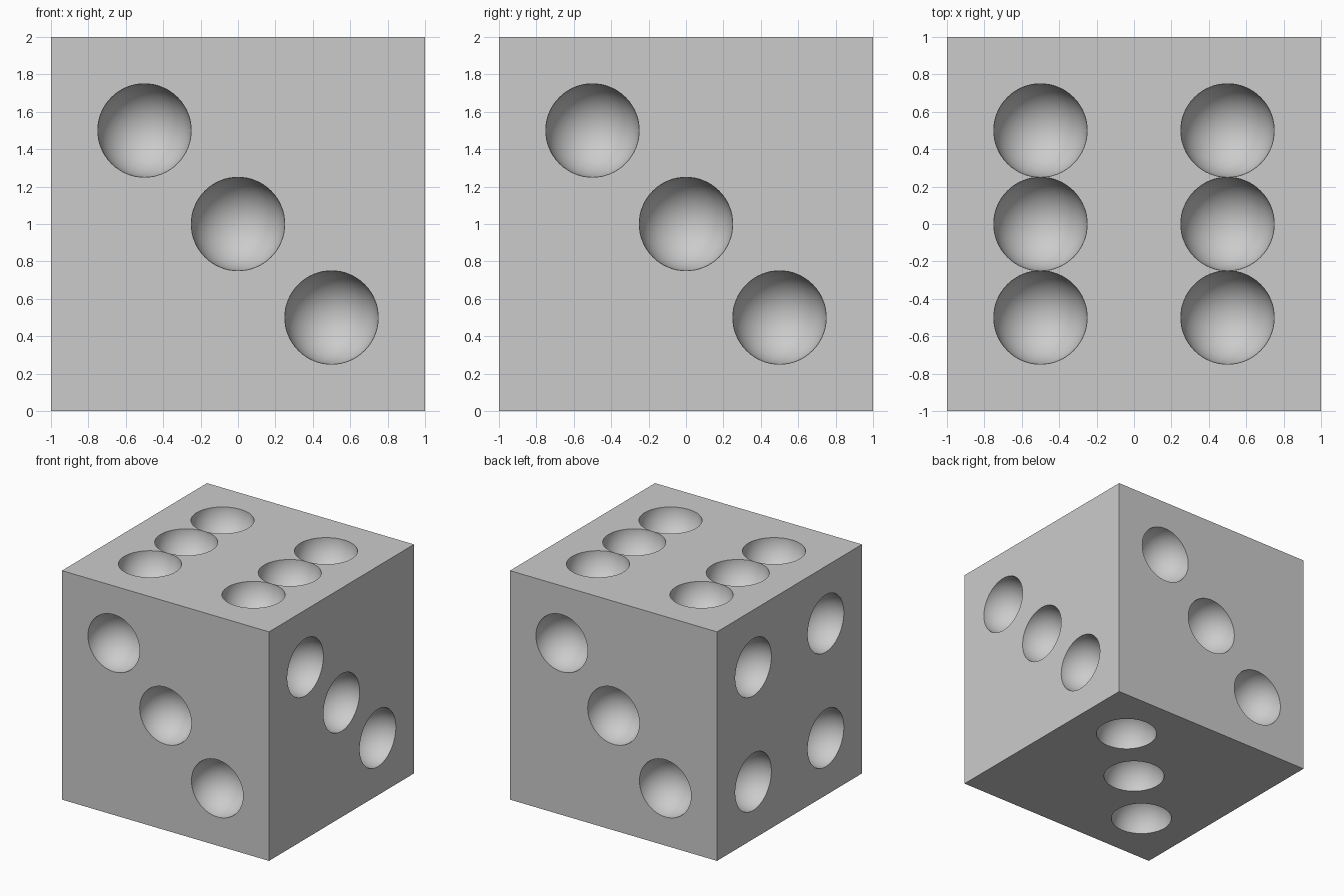
import bpy
import bmesh
from mathutils import Matrix, Vector

SIZE = 2.0
PIP_RADIUS = 0.25
S = 0.5  # pip spacing from the face centre

if "Cube" in bpy.data.objects:
    bpy.data.objects.remove(bpy.data.objects["Cube"], do_unlink=True)

# Plain grey for the whole block
grey = bpy.data.materials.new("light_grey")
grey.use_nodes = True
grey.diffuse_color = (0.6, 0.6, 0.6, 1)
grey.node_tree.nodes["Principled BSDF"].inputs["Base Color"].default_value = (0.6, 0.6, 0.6, 1)


def add_object(name, bm):
    mesh = bpy.data.meshes.new(name)
    bm.to_mesh(mesh)
    bm.free()
    mesh.materials.append(grey)
    obj = bpy.data.objects.new(name, mesh)
    bpy.context.collection.objects.link(obj)
    return obj


# Block with sharp edges
bm = bmesh.new()
bmesh.ops.create_cube(bm, size=SIZE, matrix=Matrix.Translation((0, 0, 1)))
die = add_object("die_body", bm)

# Pip layouts in face coordinates: across, then up
falling = [(-S, S), (0, 0), (S, -S)]
rising = [(-S, -S), (0, 0), (S, S)]
four = [(a, b) for a in (-S, S) for b in (-S, S)]
six = [(a, b) for a in (-S, S) for b in (-S, 0, S)]

# Each face: its across axis, its up axis and its pips
X, Y, Z = Vector((1, 0, 0)), Vector((0, 1, 0)), Vector((0, 0, 1))
faces = [
    (X, Z, falling),   # front
    (Y, Z, falling),   # right-hand side, +x
    (-X, Z, falling),  # back
    (-Y, Z, four),     # -x side
    (X, Y, six),       # top
    (-X, Y, falling),  # underside
]

# Spherical cutters, poles along each face normal; the odd ring count
# keeps vertices off the face planes
bm = bmesh.new()
for across, up, pips in faces:
    normal = across.cross(up)
    turn = Matrix((across, up, normal)).transposed().to_4x4()
    for a, b in pips:
        centre = Z + normal + across * a + up * b
        bmesh.ops.create_uvsphere(bm, u_segments=64, v_segments=33, radius=PIP_RADIUS,
                                  matrix=Matrix.Translation(centre) @ turn)
for face in bm.faces:
    face.smooth = True
cutter = add_object("pip_cutter", bm)
cutter.hide_render = True

# Carve the pips
cut = die.modifiers.new("pips", "BOOLEAN")
cut.operation = "DIFFERENCE"
cut.solver = "EXACT"
cut.object = cutter
bpy.ops.object.select_all(action="DESELECT")
die.select_set(True)
bpy.context.view_layer.objects.active = die
bpy.ops.object.modifier_apply(modifier=cut.name)
bpy.data.objects.remove(cutter, do_unlink=True)

# Smooth hollows, crisp rims and edges
bpy.ops.object.shade_smooth_by_angle(angle=0.6)
